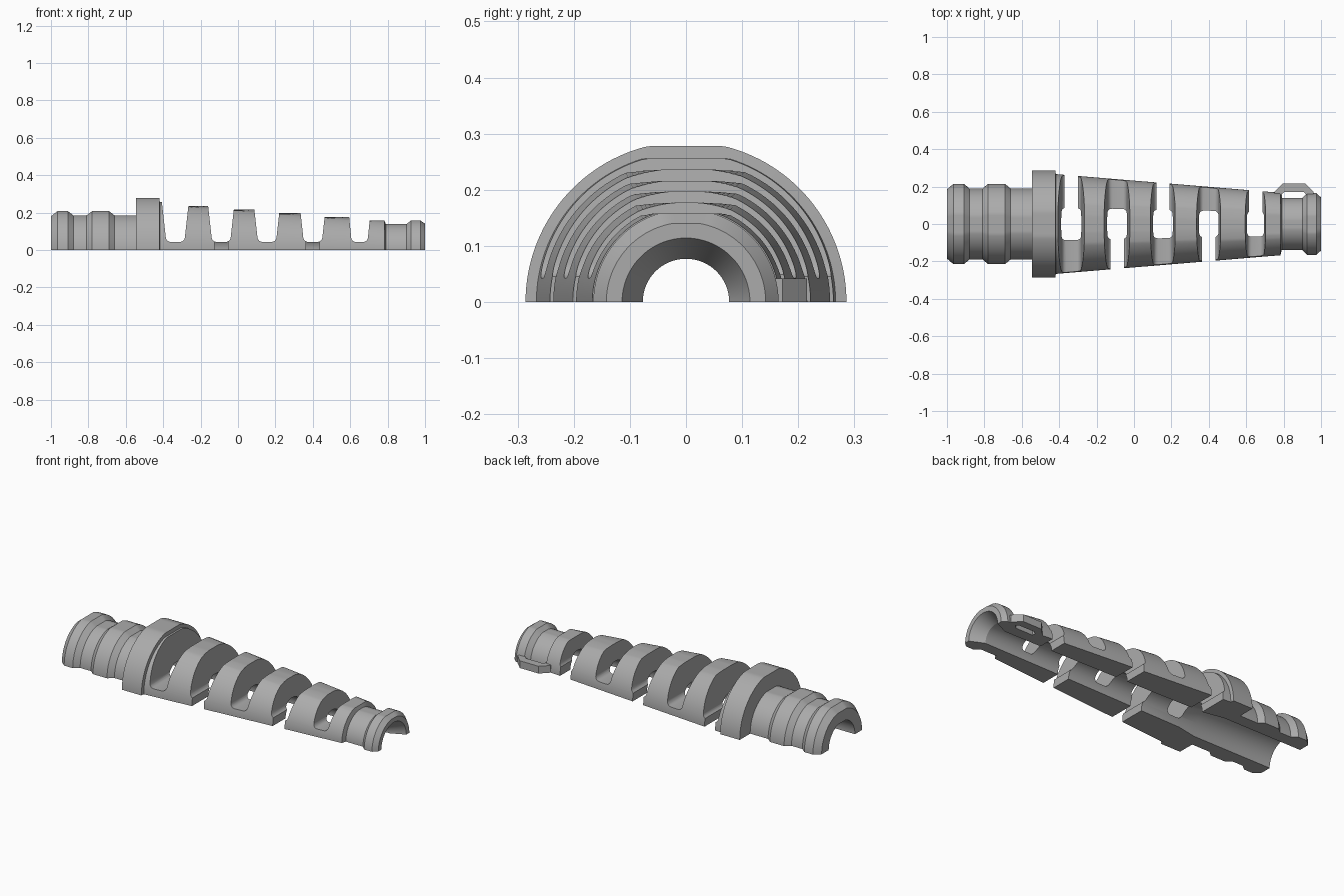
import bpy, bmesh, math

if "Cube" in bpy.data.objects:
    bpy.data.objects.remove(bpy.data.objects["Cube"], do_unlink=True)

grey = bpy.data.materials.new("plain grey")
grey.use_nodes = True
colour = (0.41, 0.41, 0.41, 1)
grey.diffuse_color = colour
grey.node_tree.nodes["Principled BSDF"].inputs["Base Color"].default_value = colour


def make_object(name, bm):
    bmesh.ops.recalc_face_normals(bm, faces=bm.faces)
    mesh = bpy.data.meshes.new(name)
    bm.to_mesh(mesh)
    bm.free()
    mesh.materials.append(grey)
    obj = bpy.data.objects.new(name, mesh)
    bpy.context.collection.objects.link(obj)
    return obj


def prism(name, points, move):
    """Solid made by sweeping a flat outline along a vector."""
    bm = bmesh.new()
    face = bm.faces.new([bm.verts.new(p) for p in points])
    swept = bmesh.ops.extrude_face_region(bm, geom=[face])
    verts = [v for v in swept["geom"] if isinstance(v, bmesh.types.BMVert)]
    bmesh.ops.translate(bm, verts=verts, vec=move)
    return make_object(name, bm)


def half_sleeve(name, outer, bore, steps=72):
    """Half turn of a closed section; each ring is flattened at its own height."""
    section = outer + bore
    bm = bmesh.new()
    rows = []
    for i in range(steps + 1):
        a = math.pi * i / steps
        rows.append([bm.verts.new((x, r * math.cos(a), max(0, min(r * math.sin(a), top))))
                     for x, r, top in section])
    n = len(section)
    for row, nxt in zip(rows, rows[1:]):
        for j in range(n):
            k = (j + 1) % n
            bm.faces.new((row[j], row[k], nxt[k], nxt[j]))
    bm.faces.new(rows[0])
    bm.faces.new(rows[-1])
    return make_object(name, bm)


def cut(obj, cutter):
    cutter.hide_render = True
    mod = obj.modifiers.new("cut", "BOOLEAN")
    mod.operation = "DIFFERENCE"
    mod.solver = "EXACT"
    mod.object = cutter
    bpy.context.view_layer.objects.active = obj
    bpy.ops.object.modifier_apply(modifier=mod.name)
    bpy.data.objects.remove(cutter, do_unlink=True)


def shade(obj):
    bpy.ops.object.select_all(action="DESELECT")
    obj.select_set(True)
    bpy.context.view_layer.objects.active = obj
    bpy.ops.object.shade_smooth_by_angle(angle=math.radians(25))


# Ribbed plug and collar: position, radius, height of the flat on top
outer = [(-1, 0.185, 0.18), (-0.965, 0.215, 0.208), (-0.91, 0.215, 0.208),
         (-0.88, 0.19, 0.185), (-0.81, 0.19, 0.185), (-0.78, 0.215, 0.208),
         (-0.69, 0.215, 0.208), (-0.66, 0.19, 0.185), (-0.545, 0.19, 0.185),
         (-0.545, 0.286, 0.278), (-0.42, 0.286, 0.278)]

# Tapered body, with a lower flat after every slot
slots = [-0.335, -0.09, 0.155, 0.40, 0.65]
flats = [0.256, 0.236, 0.216, 0.197, 0.177, 0.158]
ends = [-0.42] + slots + [0.785]
for start, end, top in zip(ends, ends[1:], flats):
    for x in (start + 0.002, end - 0.002):
        outer.append((x, 0.232 - 0.083 * x, top))

# Neck and end ring
outer += [(0.79, 0.14, 0.138), (0.90, 0.14, 0.138), (0.925, 0.165, 0.158),
          (0.975, 0.165, 0.158), (1, 0.142, 0.14)]

# Cable bore, from the flared tip back to the plug
bore = [(1, 0.114, 0.114), (0.92, 0.077, 0.08), (0.4, 0.083, 0.082),
        (-0.38, 0.097, 0.095), (-0.5, 0.12, 0.115), (-1, 0.12, 0.115)]
sleeve = half_sleeve("strain_relief_sleeve", outer, bore)

# Flexing slots, open to the back and the front in turn
for i, x in enumerate(slots):
    scale = 0.88 if i == 4 else 1
    side = [(0.088, 0.4), (0.053, 0.085)]
    side += [(0.025 + 0.027 * math.cos(t), 0.073 - 0.03 * math.sin(t))
             for t in (0.3, 0.6, 0.9, 1.2, math.pi / 2)]
    right = [(x + w * scale, -0.4, z) for w, z in side]
    left = [(x - w * scale, -0.4, z) for w, z in reversed(side)]
    cut(sleeve, prism("slot_cutter", right + left, (0, 0.8, 0)))
    w = 0.036
    y = 0.02 if i % 2 == 0 else -0.42
    gap = [(x - w, y, -0.1), (x + w, y, -0.1), (x + w, y, 0.1), (x - w, y, 0.1)]
    cut(sleeve, prism("gap_cutter", gap, (0, 0.4, 0)))
shade(sleeve)

# Side loop near the tip
loop = prism("side_loop", [(0.75, 0.13, 0), (0.75, 0.172, 0), (0.795, 0.216, 0),
                           (0.915, 0.216, 0), (0.96, 0.172, 0), (0.96, 0.13, 0)],
             (0, 0, 0.042))
cut(loop, prism("loop_hole_cutter", [(0.79, 0.11, -0.1), (0.79, 0.16, -0.1),
                                     (0.805, 0.172, -0.1), (0.905, 0.172, -0.1),
                                     (0.92, 0.16, -0.1), (0.92, 0.11, -0.1)],
                (0, 0, 0.3)))
shade(loop)
